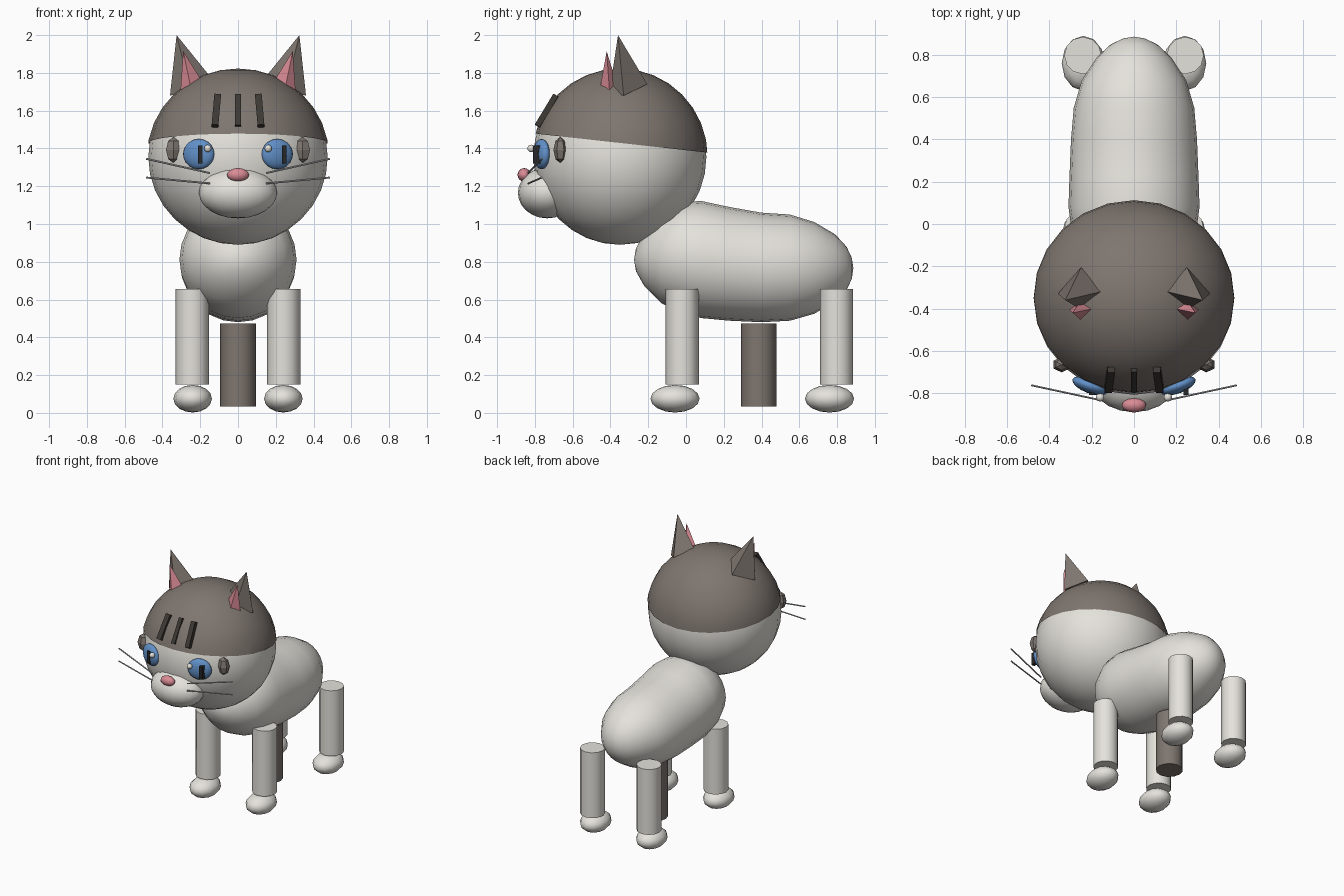
import bpy, bmesh, math
from mathutils import Vector, Matrix

if "Cube" in bpy.data.objects:
    bpy.data.objects.remove(bpy.data.objects["Cube"])


def material(name, rgb):
    m = bpy.data.materials.new(name)
    m.diffuse_color = (*rgb, 1)
    m.use_nodes = True
    m.node_tree.nodes["Principled BSDF"].inputs["Base Color"].default_value = m.diffuse_color
    return m


CREAM = material("cream_fur", (0.78, 0.76, 0.71))
DARK = material("dark_fur", (0.21, 0.18, 0.16))
BLUE = material("eye_blue", (0.12, 0.28, 0.58))
PINK = material("pink", (0.70, 0.26, 0.30))
BLACK = material("black", (0.02, 0.02, 0.02))
STRIPE = material("stripe_dark", (0.045, 0.04, 0.035))
GREY = material("whisker_grey", (0.5, 0.5, 0.5))


def finish(name, bm, mat, smooth=None):
    bmesh.ops.recalc_face_normals(bm, faces=bm.faces[:])
    me = bpy.data.meshes.new(name)
    bm.to_mesh(me)
    bm.free()
    ob = bpy.data.objects.new(name, me)
    bpy.context.collection.objects.link(ob)
    me.materials.append(mat)
    if smooth:
        bpy.ops.object.select_all(action='DESELECT')
        ob.select_set(True)
        bpy.context.view_layer.objects.active = ob
        bpy.ops.object.shade_smooth_by_angle(angle=math.radians(smooth))
    return ob


def ball(name, loc, radii, mat, seg=24, rings=16, rot_z=0, smooth=60, cut=None):
    bm = bmesh.new()
    m = (Matrix.Translation(loc) @ Matrix.Rotation(rot_z, 4, 'Z')
         @ Matrix.Diagonal((*radii, 1)))
    bmesh.ops.create_uvsphere(bm, u_segments=seg, v_segments=rings, radius=1, matrix=m)
    if cut:
        bmesh.ops.bisect_plane(bm, geom=bm.verts[:] + bm.edges[:] + bm.faces[:],
                               plane_co=cut[0], plane_no=cut[1], clear_inner=True)
    return finish(name, bm, mat, smooth)


def rod(name, a, b, r, mat, seg=12):
    a, b = Vector(a), Vector(b)
    d = b - a
    m = Matrix.Translation((a + b) / 2) @ d.to_track_quat('Z', 'Y').to_matrix().to_4x4()
    bm = bmesh.new()
    bmesh.ops.create_cone(bm, cap_ends=True, segments=seg, radius1=r, radius2=r,
                          depth=d.length, matrix=m)
    return finish(name, bm, mat, 50)


def box(name, loc, size, mat, rot=Matrix.Identity(4)):
    bm = bmesh.new()
    bmesh.ops.create_cube(bm, size=1, matrix=Matrix.Translation(loc) @ rot
                          @ Matrix.Diagonal((*size, 1)))
    return finish(name, bm, mat)


def spike(name, base, apex, side, mat):
    bm = bmesh.new()
    vs = [bm.verts.new((side * x, y, z)) for x, y, z in base]
    top = bm.verts.new((side * apex[0], apex[1], apex[2]))
    bm.faces.new(vs)
    for i in range(4):
        bm.faces.new((vs[i], vs[(i + 1) % 4], top))
    return finish(name, bm, mat)


# Body: elliptical sections along y (y, bottom z, top z, half width)
sections = [(-0.265, 0.75, 0.87, 0.07), (-0.22, 0.67, 0.96, 0.16), (-0.13, 0.58, 1.06, 0.25),
            (-0.03, 0.53, 1.115, 0.295), (0.08, 0.502, 1.122, 0.31), (0.23, 0.488, 1.09, 0.305),
            (0.40, 0.48, 1.06, 0.298), (0.55, 0.488, 1.05, 0.285), (0.68, 0.525, 1.01, 0.247),
            (0.79, 0.592, 0.945, 0.175), (0.85, 0.65, 0.88, 0.11), (0.878, 0.71, 0.82, 0.05)]
bm = bmesh.new()
N = 24
loops = []
for y, lo, hi, w in sections:
    loops.append([bm.verts.new((w * math.cos(2 * math.pi * i / N), y,
                  (lo + hi) / 2 + (hi - lo) / 2 * math.sin(2 * math.pi * i / N)))
                  for i in range(N)])
for a, b in zip(loops, loops[1:]):
    for i in range(N):
        j = (i + 1) % N
        bm.faces.new((a[i], a[j], b[j], b[i]))
for ring, tip in ((loops[0], (0, -0.275, 0.81)), (loops[-1], (0, 0.886, 0.765))):
    v = bm.verts.new(tip)
    for i in range(N):
        bm.faces.new((ring[i], ring[(i + 1) % N], v))
finish("body", bm, CREAM, 60)

# Head with tilted dark cap
ball("head", (0, -0.35, 1.355), (0.475, 0.458, 0.465), CREAM)
ball("head_cap", (0, -0.35, 1.355), (0.482, 0.465, 0.468), DARK,
     cut=((0, -0.33, 1.427), (0, 0.11, 1)))

# Muzzle, nose and tail
ball("muzzle", (0, -0.735, 1.165), (0.207, 0.155, 0.135), CREAM, 20, 12)
ball("nose", (0, -0.857, 1.26), (0.058, 0.035, 0.036), PINK, 12, 8)
rod("tail", (0, 0.385, 0.035), (0, 0.385, 0.472), 0.095, DARK)

# Forehead stripes
tilt = Matrix.Rotation(math.radians(-31), 4, 'X')
box("stripe_middle", (0, -0.738, 1.6), (0.03, 0.025, 0.19), STRIPE, tilt)

for s, tag in ((-1, "left"), (1, "right")):
    lean = Matrix.Rotation(math.radians(-5 * s), 4, 'Y')
    box("stripe_" + tag, (s * 0.115, -0.738, 1.6), (0.036, 0.03, 0.19), STRIPE, lean @ tilt)

    # Legs and paws
    for part, leg_y, paw_y in (("front", -0.02, -0.058), ("back", 0.797, 0.76)):
        rod(f"{part}_leg_{tag}", (s * 0.242, leg_y, 0.15), (s * 0.242, leg_y, 0.655),
            0.088, CREAM, 12)
        ball(f"{part}_paw_{tag}", (s * 0.24, paw_y, 0.075), (0.102, 0.13, 0.073),
             CREAM, 12, 8)

    # Eyes
    ball("eye_" + tag, (s * 0.208, -0.765, 1.37), (0.088, 0.036, 0.08), BLUE, 16, 10,
         s * math.radians(20))
    px = -0.2 if s < 0 else 0.245
    box("pupil_" + tag, (px, -0.79, 1.367), (0.024, 0.04, 0.095), BLACK)
    ball("eye_glint_" + tag, (s * 0.16, -0.82, 1.4), (0.02, 0.02, 0.02), CREAM, 10, 6)

    # Cheek patches
    ball("cheek_patch_" + tag, (s * 0.342, -0.665, 1.392), (0.045, 0.037, 0.068),
         DARK, 6, 4, smooth=None)

    # Ears
    spike("ear_" + tag, [(0.36, -0.33, 1.68), (0.25, -0.205, 1.74), (0.155, -0.32, 1.79),
                         (0.25, -0.405, 1.70)], (0.325, -0.36, 2.0), s, DARK)
    spike("inner_ear_" + tag, [(0.305, -0.405, 1.70), (0.25, -0.36, 1.72),
                               (0.19, -0.40, 1.755), (0.25, -0.455, 1.72)],
          (0.29, -0.42, 1.915), s, PINK)

    # Whiskers
    for n, z0, z1 in ((1, 1.27, 1.345), (2, 1.215, 1.246)):
        rod(f"whisker_{tag}_{n}", (s * 0.15, -0.835, z0), (s * 0.485, -0.763, z1),
            0.005, GREY, 6)
